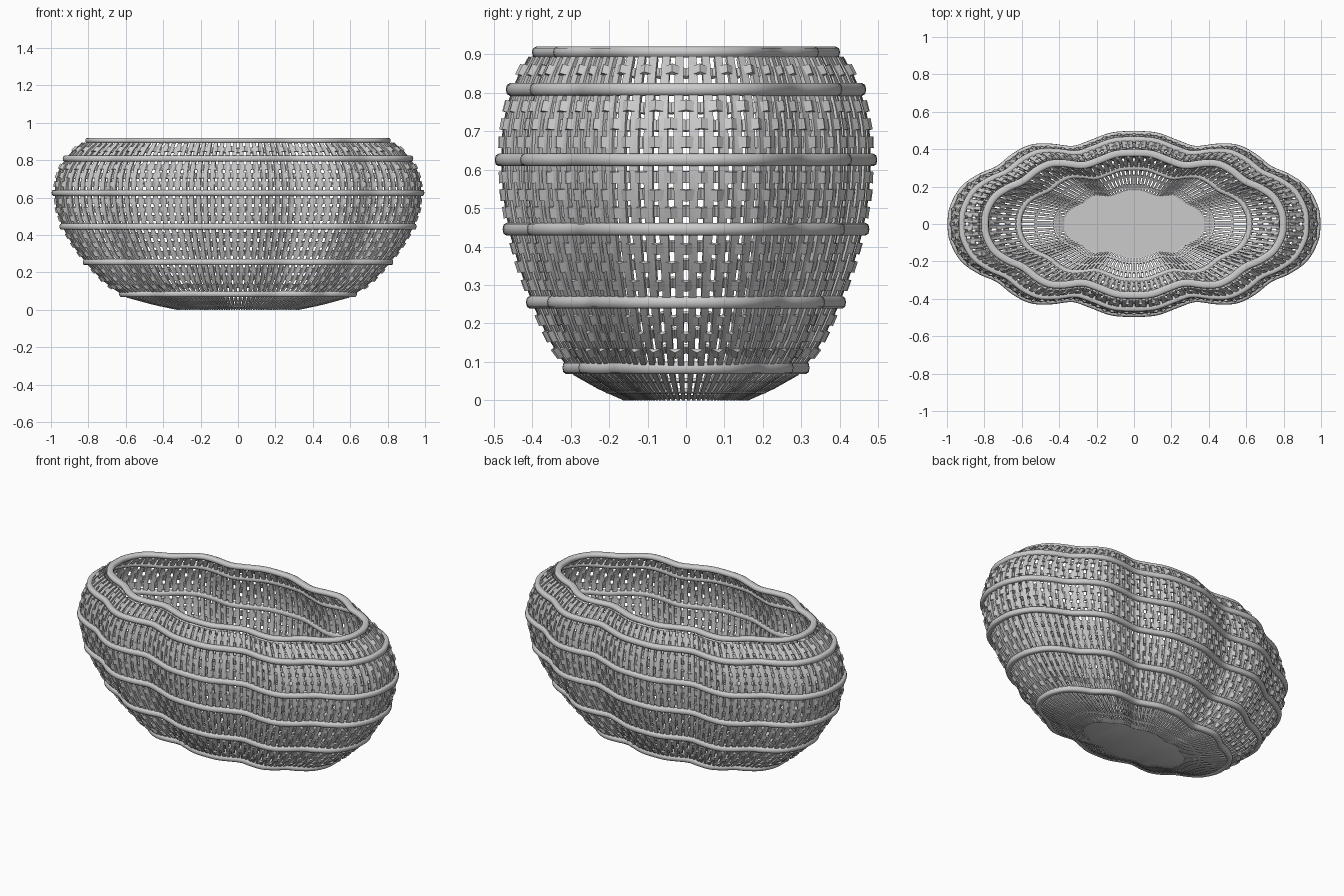
import bpy, bmesh, math
from mathutils import Vector

if "Cube" in bpy.data.objects:
    bpy.data.objects.remove(bpy.data.objects["Cube"])

# Scalloped oval plan (one quarter, from the +x end to the +y side)
QUARTER = [(.985, 0), (.975, .085), (.92, .185), (.83, .25), (.73, .295), (.64, .365),
           (.55, .408), (.45, .412), (.33, .40), (.23, .432), (.12, .472), (0, .48)]
# Wall profile: height, scale of the plan
PROFILE = [(0, .335), (.035, .47), (.07, .60), (.14, .71), (.20, .77), (.26, .825), (.35, .893),
           (.45, .95), (.54, .98), (.63, .99), (.70, .983), (.76, .96), (.81, .928),
           (.86, .88), (.92, .805)]
STAKES = 120
HOOPS = [.085, .255, .445, .625, .808]


def full_plan():
    q = QUARTER
    half = q + [(-x, y) for x, y in q[-2::-1]]
    return [Vector(p) for p in half + [(x, -y) for x, y in half[-2:0:-1]]]


def smooth_plan(pts, sub=12):
    n, out = len(pts), []
    for i in range(n):
        a, b, c, d = (pts[(i + k) % n] for k in (-1, 0, 1, 2))
        for j in range(sub):
            t = j / sub
            out.append(.5 * (2 * b + (c - a) * t + (2 * a - 5 * b + 4 * c - d) * t * t
                             + (3 * b - a - 3 * c + d) * t ** 3))
    return out


PLAN = smooth_plan(full_plan())
CUM = [0.0]
for i in range(len(PLAN)):
    CUM.append(CUM[-1] + (PLAN[(i + 1) % len(PLAN)] - PLAN[i]).length)
LENGTH = CUM[-1]


def plan_at(u):
    s = (u % 1.0) * LENGTH
    lo, hi = 0, len(PLAN)
    while hi - lo > 1:
        m = (lo + hi) // 2
        lo, hi = (m, hi) if CUM[m] <= s else (lo, m)
    f = (s - CUM[lo]) / (CUM[lo + 1] - CUM[lo])
    return PLAN[lo].lerp(PLAN[(lo + 1) % len(PLAN)], f)


def scale_at(z):
    for (z0, s0), (z1, s1) in zip(PROFILE, PROFILE[1:]):
        if z <= z1 or z1 == PROFILE[-1][0]:
            return s0 + (s1 - s0) * (z - z0) / (z1 - z0)


def frame(u, z):
    """Point on the wall with tangent, upward and outward directions."""
    p, s = plan_at(u), scale_at(z)
    t = (plan_at(u + .003) - plan_at(u - .003)).normalized().to_3d()
    ds = (scale_at(z + .01) - scale_at(z - .01)) / .02
    up = Vector((p.x * ds, p.y * ds, 1)).normalized()
    return Vector((p.x * s, p.y * s, z)), t, up, t.cross(up).normalized()


def loft(bm, rings, closed):
    vs = [[bm.verts.new(c) for c in r] for r in rings]
    k = len(vs[0])
    for i in range(len(vs) if closed else len(vs) - 1):
        a, b = vs[i], vs[(i + 1) % len(vs)]
        for j in range(k):
            bm.faces.new((a[j], a[(j + 1) % k], b[(j + 1) % k], b[j]))
    if not closed:
        bm.faces.new(vs[0])
        bm.faces.new(vs[-1])


def finish(bm, name, angle=40):
    bmesh.ops.recalc_face_normals(bm, faces=bm.faces)
    me = bpy.data.meshes.new(name)
    bm.to_mesh(me)
    bm.free()
    ob = bpy.data.objects.new(name, me)
    bpy.context.collection.objects.link(ob)
    bpy.ops.object.select_all(action='DESELECT')
    bpy.context.view_layer.objects.active = ob
    ob.select_set(True)
    bpy.ops.object.shade_smooth_by_angle(angle=math.radians(angle))


# Upright stakes, narrowing towards the base
bm = bmesh.new()
levels = [0, .035, .07] + [.07 + .82 * i / 18 for i in range(1, 19)]
for i in range(STAKES):
    rings = []
    for z in levels:
        p, t, up, n = frame((i + .5) / STAKES, z)
        w = .31 * LENGTH / STAKES * scale_at(z)
        h = .006 if z > 0 else .003
        rings.append([p + t * a * w + n * b * h for a, b in ((-1, -1), (1, -1), (1, 1), (-1, 1))])
    loft(bm, rings, False)
# keep the lowest ends on the ground
for v in bm.verts:
    v.co.z = max(v.co.z, 0)
finish(bm, "upright_stakes")

# Horizontal weavers passing in front of and behind alternate stakes
rows = [.025, .052, .855]
for a, b in zip(HOOPS, HOOPS[1:]):
    rows += [a + (b - a) * k / 4 for k in (1, 2, 3)]
bm = bmesh.new()
for r, z in enumerate(sorted(rows)):
    half = .015 if z > .07 else .006
    rings = []
    for i in range(STAKES * 2):
        p, t, up, n = frame((i + 1) / (STAKES * 2), z)
        p = p + n * .009 * (0, 1, 0, -1)[(i + 1 + 2 * (r % 2) - 1) % 4] if z > .07 else p
        rings.append([p + up * a * half + n * b * .005
                      for a, b in ((-1, -1), (1, -1), (1, 1), (-1, 1))])
    loft(bm, rings, True)
finish(bm, "woven_rows")


def hoop(name, z, height, depth, out):
    bm = bmesh.new()
    rings = []
    for i in range(200):
        p, t, up, n = frame(i / 200, z)
        n = Vector((n.x, n.y, 0)).normalized()
        ring = []
        for k in range(10):
            a = math.tau * k / 10
            c, s = math.cos(a), math.sin(a)
            ring.append(p + n * (out + depth * math.copysign(abs(c) ** .7, c))
                        + Vector((0, 0, height * math.copysign(abs(s) ** .7, s))))
        rings.append(ring)
    loft(bm, rings, True)
    finish(bm, name, 60)


# Thick hoops round the outside, and the rim
for k, z in enumerate(HOOPS):
    hoop(f"hoop_{k + 1}", z, .017, .018, .004)
hoop("rim", .905, .015, .02, -.015)

# Solid base plate
bm = bmesh.new()
loft(bm, [[Vector((p.x * s, p.y * s, z)) for p in PLAN[::3]] for z, s in ((.004, .345), (.014, .385))], False)
finish(bm, "base_plate")
